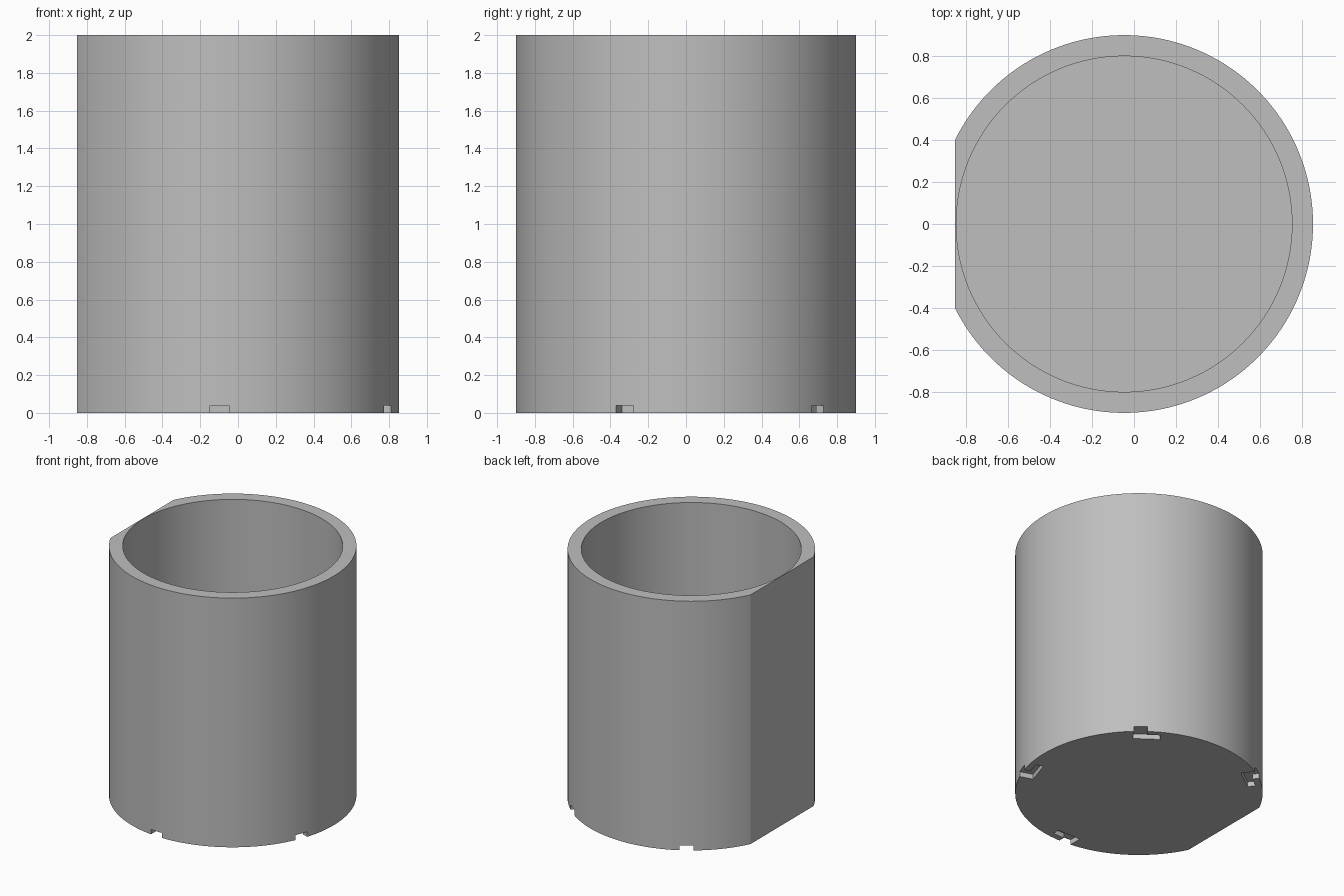
import bpy
import bmesh
from math import acos, cos, sin, pi, radians
from mathutils import Matrix

if "Cube" in bpy.data.objects:
    bpy.data.objects.remove(bpy.data.objects["Cube"], do_unlink=True)

HEIGHT = 2.0
OUTER, INNER = 0.9, 0.8
FLAT = 0.806                   # distance of the flat side from the axis
AXIS_X = (FLAT - OUTER) / 2    # centres the cut cylinder on x = 0
FLOOR = 0.1
SLOT_HEIGHT = 0.04
SEGMENTS = 128

grey = bpy.data.materials.new("plain grey")
grey.use_nodes = True
colour = (0.52, 0.52, 0.52, 1)
grey.diffuse_color = colour
grey.node_tree.nodes["Principled BSDF"].inputs["Base Color"].default_value = colour


def make_object(name, bm):
    bmesh.ops.recalc_face_normals(bm, faces=bm.faces)
    mesh = bpy.data.meshes.new(name)
    bm.to_mesh(mesh)
    bm.free()
    mesh.materials.append(grey)
    obj = bpy.data.objects.new(name, mesh)
    bpy.context.collection.objects.link(obj)
    return obj


def prism(name, outline, bottom, top):
    """Extrude a closed outline upwards."""
    bm = bmesh.new()
    face = bm.faces.new([bm.verts.new((x, y, bottom)) for x, y in outline])
    walls = bmesh.ops.extrude_face_region(bm, geom=[face])
    moved = [v for v in walls["geom"] if isinstance(v, bmesh.types.BMVert)]
    bmesh.ops.translate(bm, verts=moved, vec=(0, 0, top - bottom))
    return make_object(name, bm)


def arc(radius, start, end, count):
    steps = [start + (end - start) * i / count for i in range(count + 1)]
    return [(AXIS_X + radius * cos(a), radius * sin(a)) for a in steps]


def cut(target, cutter):
    mod = target.modifiers.new("cut", "BOOLEAN")
    mod.operation = "DIFFERENCE"
    mod.solver = "EXACT"
    mod.object = cutter
    bpy.context.view_layer.objects.active = target
    bpy.ops.object.modifier_apply(modifier=mod.name)
    bpy.data.objects.remove(cutter, do_unlink=True)


# Cup body: a cylinder with one flat side
half = acos(-FLAT / OUTER)
cup = prism("cup_body", arc(OUTER, -half, half, SEGMENTS), 0, HEIGHT)

# Round cavity, open at the top
cavity = prism("cavity_cutter", arc(INNER, 0, 2 * pi, SEGMENTS)[:-1], FLOOR, HEIGHT + 0.1)
cut(cup, cavity)

# L-shaped locking slots around the base: narrow mouth, wider pocket behind the lip
slot = [(0.79, -0.1), (1.0, -0.1), (1.0, 0), (0.85, 0), (0.85, 0.1), (0.79, 0.1)]
for i in range(4):
    cutter = prism("slot_cutter", slot, -0.1, SLOT_HEIGHT)
    turn = Matrix.Rotation(radians(72 * i - 90), 4, "Z")
    cutter.data.transform(Matrix.Translation((AXIS_X, 0, 0)) @ turn)
    cut(cup, cutter)

# Smooth walls with crisp rims
bpy.ops.object.select_all(action="DESELECT")
cup.select_set(True)
bpy.context.view_layer.objects.active = cup
bpy.ops.object.shade_smooth_by_angle(angle=radians(20))
